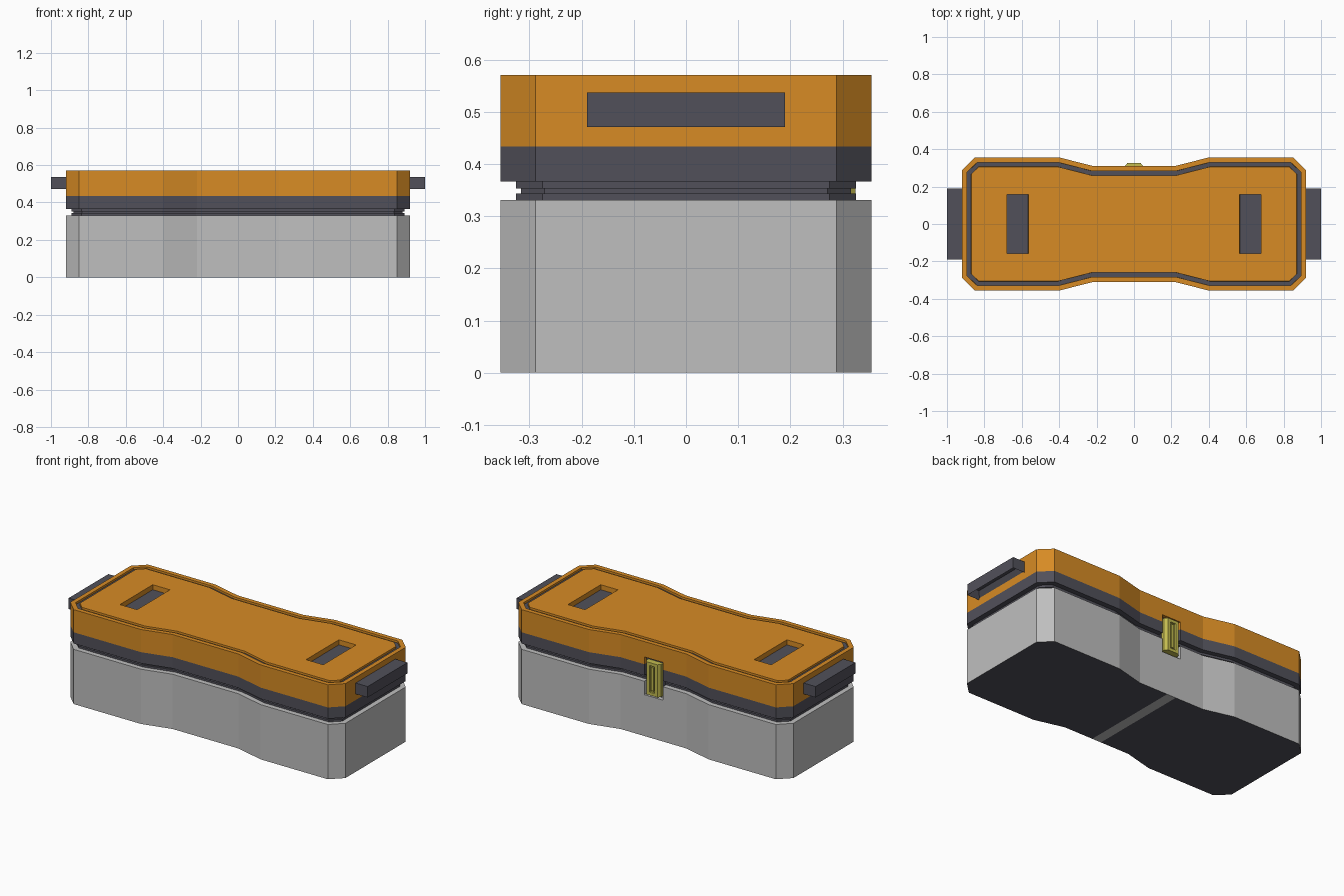
import bpy
import bmesh
from mathutils import Vector

if "Cube" in bpy.data.objects:
    bpy.data.objects.remove(bpy.data.objects["Cube"], do_unlink=True)


def material(name, rgb):
    m = bpy.data.materials.new(name)
    m.use_nodes = True
    m.diffuse_color = (*rgb, 1)
    for node in m.node_tree.nodes:
        if node.type == 'BSDF_PRINCIPLED':
            node.inputs["Base Color"].default_value = (*rgb, 1)
    return m


ORANGE = material("orange", (0.68, 0.26, 0.018))
DARK = material("dark grey", (0.083, 0.081, 0.102))
GREY = material("light grey", (0.52, 0.52, 0.52))
YELLOW = material("yellow", (0.55, 0.50, 0.08))

# Waisted outline with chamfered corners, mirrored from one quarter
quarter = [(0.92, 0.288), (0.85, 0.356), (0.40, 0.356), (0.22, 0.31)]
half = quarter + [(-x, y) for x, y in reversed(quarter)]
OUTLINE = half + [(-x, -y) for x, y in half]


def inward(points, t):
    """Offset a counter-clockwise outline inward with mitred corners."""
    pts = [Vector(p) for p in points]
    normals = []
    for i, p in enumerate(pts):
        d = (pts[(i + 1) % len(pts)] - p).normalized()
        normals.append(Vector((-d.y, d.x)))
    return [p + (normals[i - 1] + n) * t / (1 + normals[i - 1].dot(n))
            for i, (p, n) in enumerate(zip(pts, normals))]


def prism(points, z0, z1):
    bm = bmesh.new()
    face = bm.faces.new([bm.verts.new((p[0], p[1], z0)) for p in points])
    top = bmesh.ops.extrude_face_region(bm, geom=[face], use_keep_orig=True)
    verts = [v for v in top["geom"] if isinstance(v, bmesh.types.BMVert)]
    bmesh.ops.translate(bm, vec=(0, 0, z1 - z0), verts=verts)
    bmesh.ops.recalc_face_normals(bm, faces=bm.faces)
    return bm


def box(x0, x1, y0, y1, z0, z1):
    return prism([(x0, y0), (x1, y0), (x1, y1), (x0, y1)], z0, z1)


def facing(bm, direction):
    """Furthest face that looks along a direction."""
    d = Vector(direction)
    faces = [f for f in bm.faces if f.normal.dot(d) > 0.9]
    return max(faces, key=lambda f: f.calc_center_median().dot(d))


def inset(bm, face, thickness, depth=0):
    return bmesh.ops.inset_individual(bm, faces=[face], thickness=thickness,
                                      depth=depth, use_even_offset=True)["faces"]


def slice_at(bm, axis, values):
    normal = Vector((0, 0, 0))
    normal[axis] = 1
    for v in values:
        bmesh.ops.bisect_plane(bm, geom=bm.verts[:] + bm.edges[:] + bm.faces[:],
                               plane_co=normal * v, plane_no=normal)


def finish(name, bm, *mats):
    mesh = bpy.data.meshes.new(name)
    bm.to_mesh(mesh)
    bm.free()
    for m in mats:
        mesh.materials.append(m)
    ob = bpy.data.objects.new(name, mesh)
    bpy.context.scene.collection.objects.link(ob)
    return ob


# Base tub with a two-part dark underside
bm = prism(OUTLINE, 0, 0.331)
slice_at(bm, 0, (-0.03, 0.03))
bm.normal_update()
for f in bm.faces:
    if f.normal.z < -0.9 and abs(f.calc_center_median().x) > 0.03:
        f.material_index = 1
base = finish("base", bm, GREY, DARK)

# Stepped seal between base and lid
for name, t, z0, z1 in (("seal_lower", 0.03, 0.33, 0.343),
                        ("seal_middle", 0.04, 0.342, 0.354),
                        ("seal_upper", 0.03, 0.353, 0.367)):
    finish(name, prism(inward(OUTLINE, t), z0, z1), DARK)

# Dark band under the lid
band = finish("lid_band", prism(OUTLINE, 0.366, 0.434), DARK)

# Lid with a groove around the top and two sunken windows
bm = prism(OUTLINE, 0.434, 0.571)
top = facing(bm, (0, 0, 1))
inset(bm, top, 0.027)
inset(bm, top, 0.0005, -0.012)
for f in inset(bm, top, 0.022):
    f.material_index = 1
inset(bm, top, 0.0005, 0.012)
slice_at(bm, 0, (-0.68, -0.565, 0.565, 0.68))
slice_at(bm, 1, (-0.157, 0.157))
bm.normal_update()
windows = []
for f in bm.faces:
    c = f.calc_center_median()
    if f.normal.z > 0.9 and c.z > 0.56 and 0.57 < abs(c.x) < 0.67 and abs(c.y) < 0.15:
        windows.append(f)
for f in windows:
    inset(bm, f, 0.0005, -0.03)
    f.material_index = 1
lid = finish("lid", bm, ORANGE, DARK)

# End handles, hollowed underneath
for side, name in ((1, "handle_left"), (-1, "handle_right")):
    x0, x1 = sorted((side * 0.915, side))
    bm = box(x0, x1, -0.19, 0.19, 0.471, 0.537)
    inset(bm, facing(bm, (0, 0, -1)), 0.022, -0.04)
    finish(name, bm, DARK)

# Pocket for the latch in the back wall
cutter = finish("latch_pocket_cutter", box(-0.062, 0.062, 0.286, 0.4, 0.25, 0.478))
cutter.hide_render = True
cutter.display_type = 'WIRE'
cutter.hide_set(True)
for ob in (base, band, lid):
    mod = ob.modifiers.new("latch_pocket", 'BOOLEAN')
    mod.operation = 'DIFFERENCE'
    mod.solver = 'EXACT'
    mod.object = cutter
finish("latch_back_plate", box(-0.061, 0.061, 0.281, 0.289, 0.32, 0.477), DARK)

# Latch with chamfered sides and a framed grip
profile = [(-0.05, 0.285), (0.05, 0.285), (0.05, 0.308),
           (0.036, 0.325), (-0.036, 0.325), (-0.05, 0.308)]
bm = prism(profile, 0.265, 0.462)
grip = facing(bm, (0, 1, 0))
inset(bm, grip, 0.018)
inset(bm, grip, 0.001, -0.01)
inset(bm, grip, 0.008)
inset(bm, grip, 0.0005, 0.007)
finish("latch", bm, YELLOW)
